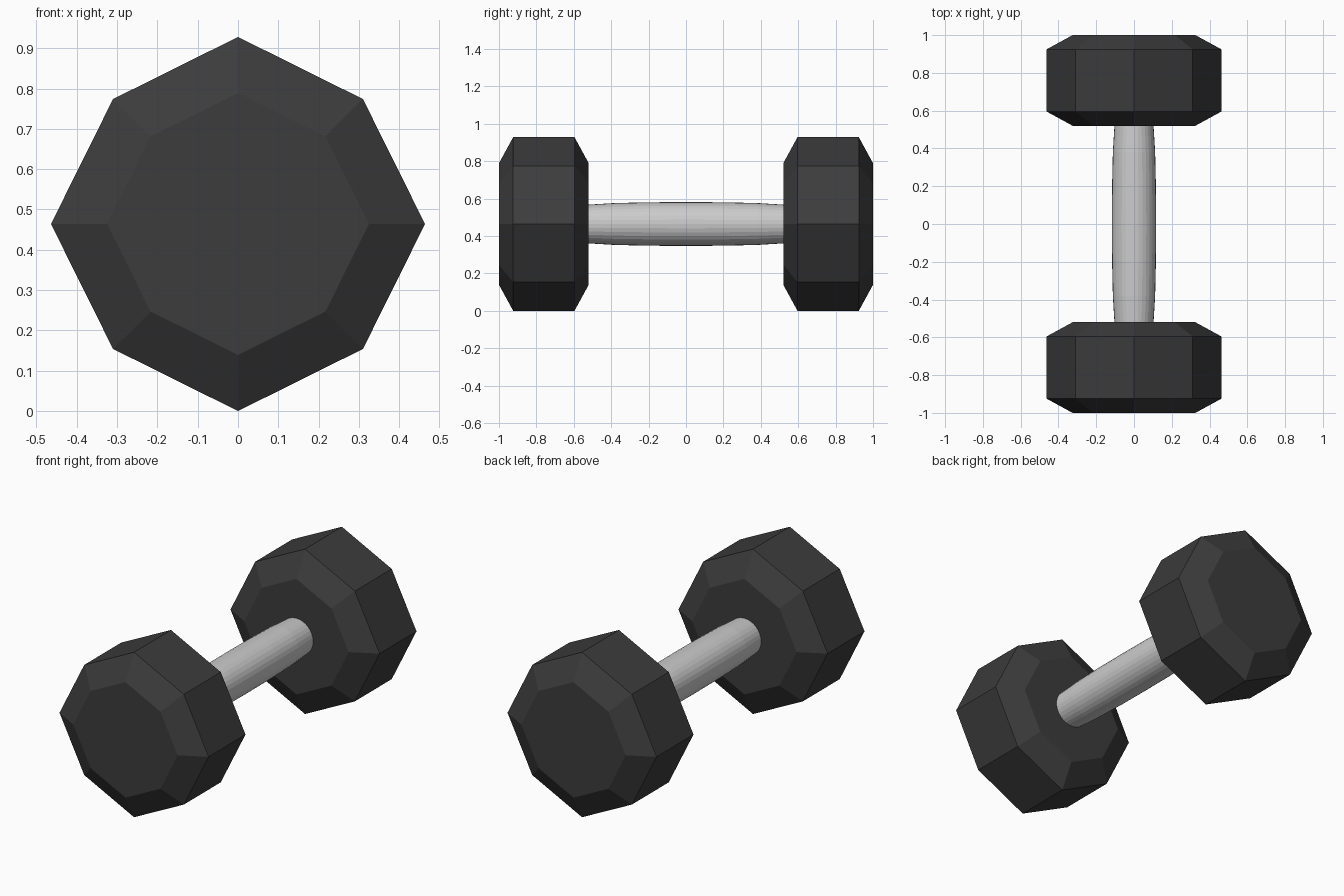
import bpy, math

if "Cube" in bpy.data.objects:
    bpy.data.objects.remove(bpy.data.objects["Cube"])

CZ = 0.464  # height of the bar axis


def material(name, value):
    m = bpy.data.materials.new(name)
    m.diffuse_color = (value, value, value, 1)
    m.use_nodes = True
    m.node_tree.nodes["Principled BSDF"].inputs["Base Color"].default_value = m.diffuse_color
    return m


def loft(name, outline, stations, mat):
    """Skin a closed XZ outline along Y; stations are (y, scale)."""
    n = len(outline)
    verts = [(x * s, y, CZ + z * s) for y, s in stations for x, z in outline]
    faces = [(r * n + i, r * n + (i + 1) % n, (r + 1) * n + (i + 1) % n, (r + 1) * n + i)
             for r in range(len(stations) - 1) for i in range(n)]
    last = (len(stations) - 1) * n
    faces.append(tuple(reversed(range(n))))
    faces.append(tuple(range(last, last + n)))
    # outline runs anticlockwise seen from the front, so flip for outward normals
    mesh = bpy.data.meshes.new(name)
    mesh.from_pydata(verts, [], [tuple(reversed(f)) for f in faces[:-2]] +
                     [tuple(range(n)), tuple(reversed(range(last, last + n)))])
    mesh.flip_normals() if mesh.polygons[-2].normal.y > 0 else None
    mesh.materials.append(mat)
    obj = bpy.data.objects.new(name, mesh)
    bpy.context.collection.objects.link(obj)
    return obj


rubber = material("dark_rubber", 0.045)
metal = material("bar_metal", 0.6)

# Eight-sided weights with bevelled ends
a, d = 0.464, 0.31
octagon = [(a, 0), (d, d), (0, a), (-d, d), (-a, 0), (-d, -d), (0, -a), (d, -d)]
for name, c in (("front_weight", -0.76), ("back_weight", 0.76)):
    loft(name, octagon,
         [(c - 0.24, 0.7), (c - 0.164, 1), (c + 0.164, 1), (c + 0.24, 0.7)], rubber)

# Gently swollen grip, ends sunk slightly into the weights
circle = [(math.cos(i * math.tau / 32), math.sin(i * math.tau / 32)) for i in range(32)]
half = [(0.53, 0.103), (0.38, 0.112), (0.2, 0.116)]
loft("handle", circle,
     [(-y, r) for y, r in half] + [(0, 0.117)] + [(y, r) for y, r in reversed(half)], metal)
